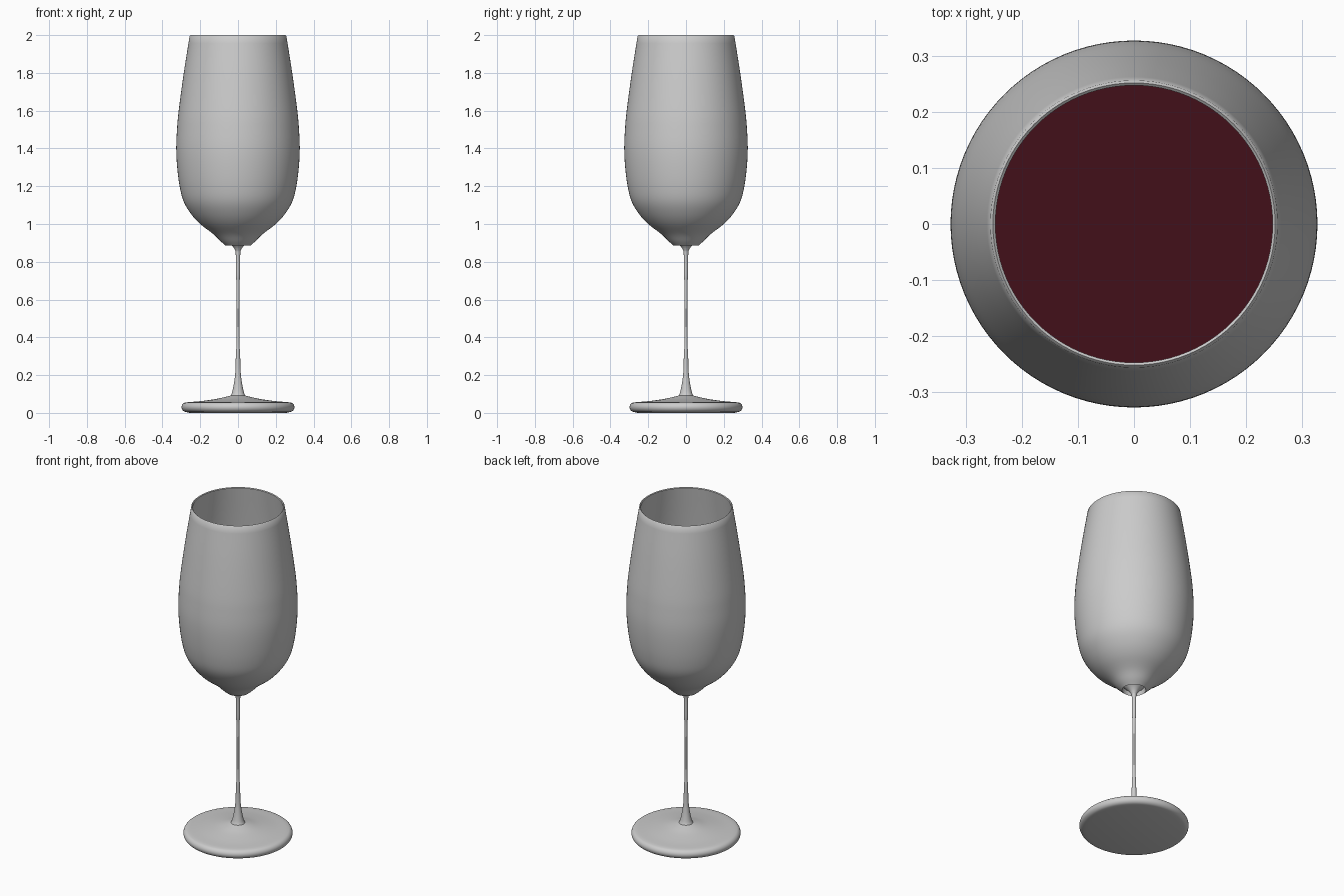
import bpy, bmesh, math
from mathutils import Vector

if "Cube" in bpy.data.objects:
    bpy.data.objects.remove(bpy.data.objects["Cube"])

SEG = 96


def smooth_path(pts, steps=5):
    """Catmull-Rom curve through (radius, z) points."""
    p = [Vector(q) for q in pts]
    p = [2 * p[0] - p[1]] + p + [2 * p[-1] - p[-2]]
    out = []
    for a, b, c, d in zip(p, p[1:], p[2:], p[3:]):
        for i in range(steps):
            t = i / steps
            out.append(0.5 * (2 * b + (c - a) * t + (2 * a - 5 * b + 4 * c - d) * t * t
                              + (3 * b - a - 3 * c + d) * t ** 3))
    return [(max(v.x, 0), v.y) for v in out + [p[-2]]]


def lathe(name, profile):
    """Spin a (radius, z) profile round the z axis."""
    bm = bmesh.new()
    vs = [bm.verts.new((r, 0, z)) for r, z in profile]
    es = [bm.edges.new(e) for e in zip(vs, vs[1:])]
    bmesh.ops.spin(bm, geom=vs + es, axis=(0, 0, 1), cent=(0, 0, 0),
                   angle=math.tau, steps=SEG, use_merge=True)
    bmesh.ops.remove_doubles(bm, verts=bm.verts, dist=1e-5)
    bmesh.ops.recalc_face_normals(bm, faces=bm.faces)
    me = bpy.data.meshes.new(name)
    bm.to_mesh(me)
    bm.free()
    ob = bpy.data.objects.new(name, me)
    bpy.context.collection.objects.link(ob)
    bpy.context.view_layer.objects.active = ob
    ob.select_set(True)
    bpy.ops.object.shade_smooth_by_angle(angle=math.radians(40))
    ob.select_set(False)
    return ob


# Foot: flat disc with a rounded edge, rising gently to the stem
rim = [(0.272 + 0.027 * math.cos(a), 0.030 + 0.026 * math.sin(a))
       for a in (math.radians(-90 + 15 * i) for i in range(12))]
lathe("foot", [(0, 0), (0.255, 0)] + rim
      + smooth_path([(0.262, 0.057), (0.2, 0.062), (0.12, 0.073), (0.07, 0.084), (0.038, 0.092)])
      + [(0, 0.092)])

# Stem: flared at both ends, slimmest in the middle
lathe("stem", [(0, 0.085)] + smooth_path([
    (0.04, 0.088), (0.031, 0.11), (0.021, 0.16), (0.014, 0.22), (0.011, 0.32),
    (0.008, 0.36), (0.007, 0.5), (0.008, 0.68), (0.011, 0.73), (0.012, 0.84),
    (0.018, 0.866), (0.032, 0.885), (0.05, 0.902), (0.066, 0.92)]) + [(0, 0.925)])

# Bowl: outer wall, rounded lip, inner wall, hollow underneath
outer = smooth_path([(0.065, 0.885), (0.09, 0.907), (0.13, 0.946), (0.2, 1.0), (0.25, 1.055),
                     (0.288, 1.12), (0.309, 1.2), (0.322, 1.3), (0.327, 1.4), (0.323, 1.5),
                     (0.314, 1.6), (0.287, 1.8), (0.256, 1.996)])
inner = smooth_path([(0.247, 1.996), (0.276, 1.8), (0.303, 1.6), (0.312, 1.5), (0.316, 1.4),
                     (0.311, 1.3), (0.298, 1.2), (0.278, 1.127), (0.242, 1.066),
                     (0.194, 1.013), (0.123, 0.96), (0.07, 0.93)])
lathe("bowl", [(0, 0.922), (0.06, 0.915)] + outer + [(0.2515, 2.0)] + inner + [(0, 0.928)])

# Wine: fills the lower bowl just inside the wall
level = 1.35
wine_side = [(r - 0.002, z + 0.002) for r, z in reversed(inner) if z < level - 0.01]
wine = lathe("wine", [(0, 0.932)] + wine_side + [(0.312, level), (0, level)])
mat = bpy.data.materials.new("red_wine")
mat.diffuse_color = (0.055, 0.005, 0.01, 1)
mat.use_nodes = True
mat.node_tree.nodes["Principled BSDF"].inputs["Base Color"].default_value = mat.diffuse_color
wine.data.materials.append(mat)
